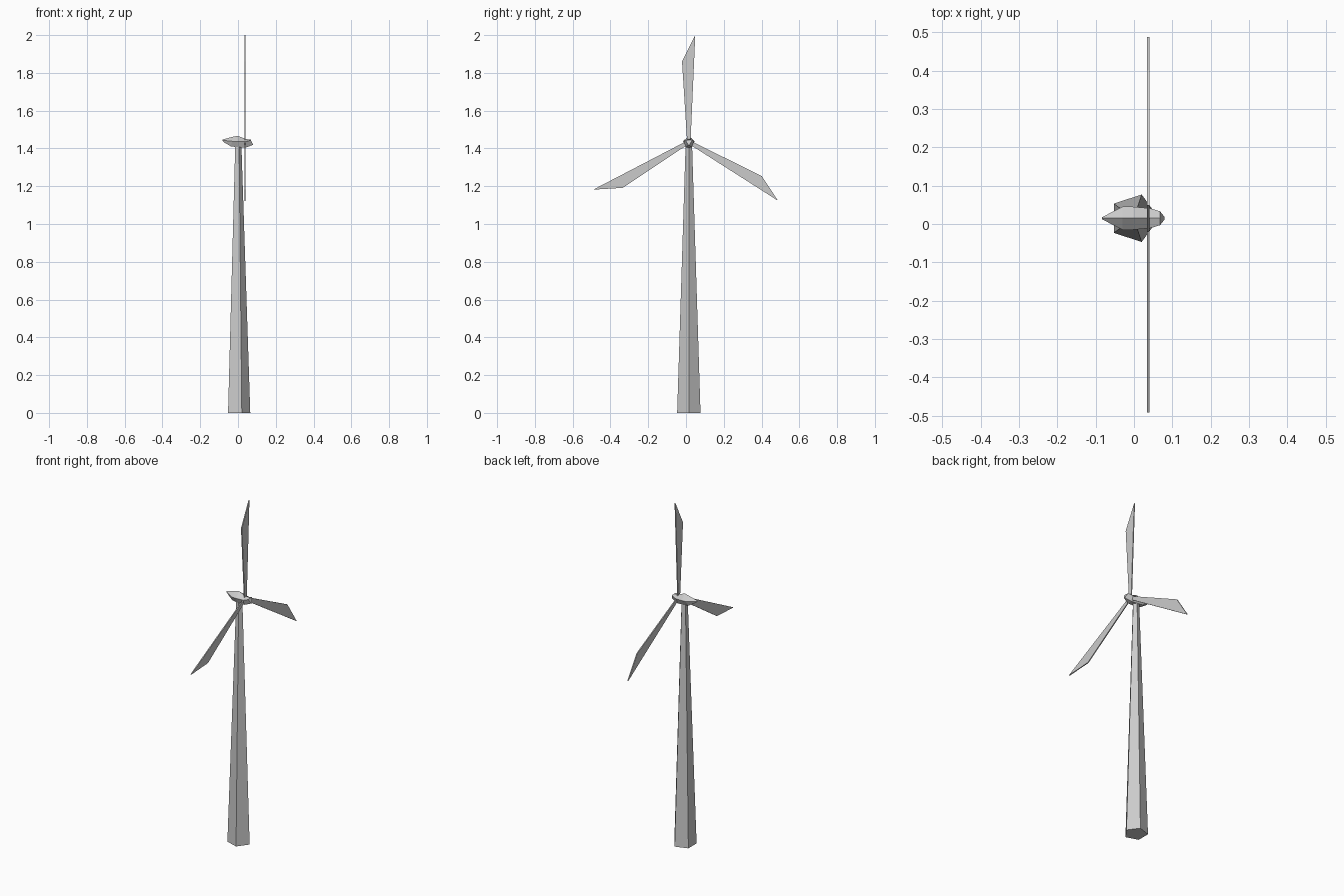
import bpy, bmesh, math
from mathutils import Matrix, Vector

if "Cube" in bpy.data.objects:
    bpy.data.objects.remove(bpy.data.objects["Cube"])

CY, HUB_Z = 0.015, 1.435


def make_object(name, bm):
    bmesh.ops.recalc_face_normals(bm, faces=bm.faces)
    mesh = bpy.data.meshes.new(name)
    bm.to_mesh(mesh)
    bm.free()
    obj = bpy.data.objects.new(name, mesh)
    bpy.context.collection.objects.link(obj)
    return obj


def loft(name, rings):
    # Join matching rings of points with side faces and close both ends
    bm = bmesh.new()
    loops = [[bm.verts.new(p) for p in ring] for ring in rings]
    n = len(loops[0])
    for a, b in zip(loops, loops[1:]):
        for i in range(n):
            j = (i + 1) % n
            bm.faces.new((a[i], a[j], b[j], b[i]))
    bm.faces.new(loops[0])
    bm.faces.new(loops[-1])
    return make_object(name, bm)


# Tapered five-sided tower, one corner facing the rotor
def pentagon(r, z):
    return [(r * math.cos(i * math.tau / 5), CY + r * math.sin(i * math.tau / 5), z)
            for i in range(5)]


loft("tower", [pentagon(0.065, 0), pentagon(0.018, 1.42)])


# Faceted nacelle with a top ridge and slanted nose
def nacelle_ring(x_top, x_bottom, side, base, z_top, z_side, z_bottom):
    return [(x_top, CY, z_top),
            (x_top, CY + side, z_side),
            (x_bottom, CY + base, z_bottom),
            (x_bottom, CY - base, z_bottom),
            (x_top, CY - side, z_side)]


loft("nacelle", [nacelle_ring(*s) for s in (
    (-0.083, -0.075, 0.003, 0.003, 1.447, 1.443, 1.433),
    (-0.030, -0.038, 0.030, 0.015, 1.461, 1.438, 1.411),
    (-0.003, -0.003, 0.030, 0.016, 1.467, 1.437, 1.407),
    (0.042, 0.042, 0.026, 0.014, 1.450, 1.436, 1.405),
    (0.068, 0.080, 0.018, 0.003, 1.446, 1.444, 1.419))])

# Three thin blades around the rotor axis
profile = [(-0.009, 0.0), (0.009, 0.0), (0.034, 0.565), (-0.036, 0.425)]
for k in range(3):
    spin = Matrix.Rotation(-k * math.tau / 3, 4, 'X')
    rings = [[spin @ Vector((x, y, z)) + Vector((0, CY, HUB_Z)) for y, z in profile]
             for x in (0.034, 0.040)]
    loft(f"blade_{k + 1}", rings)
